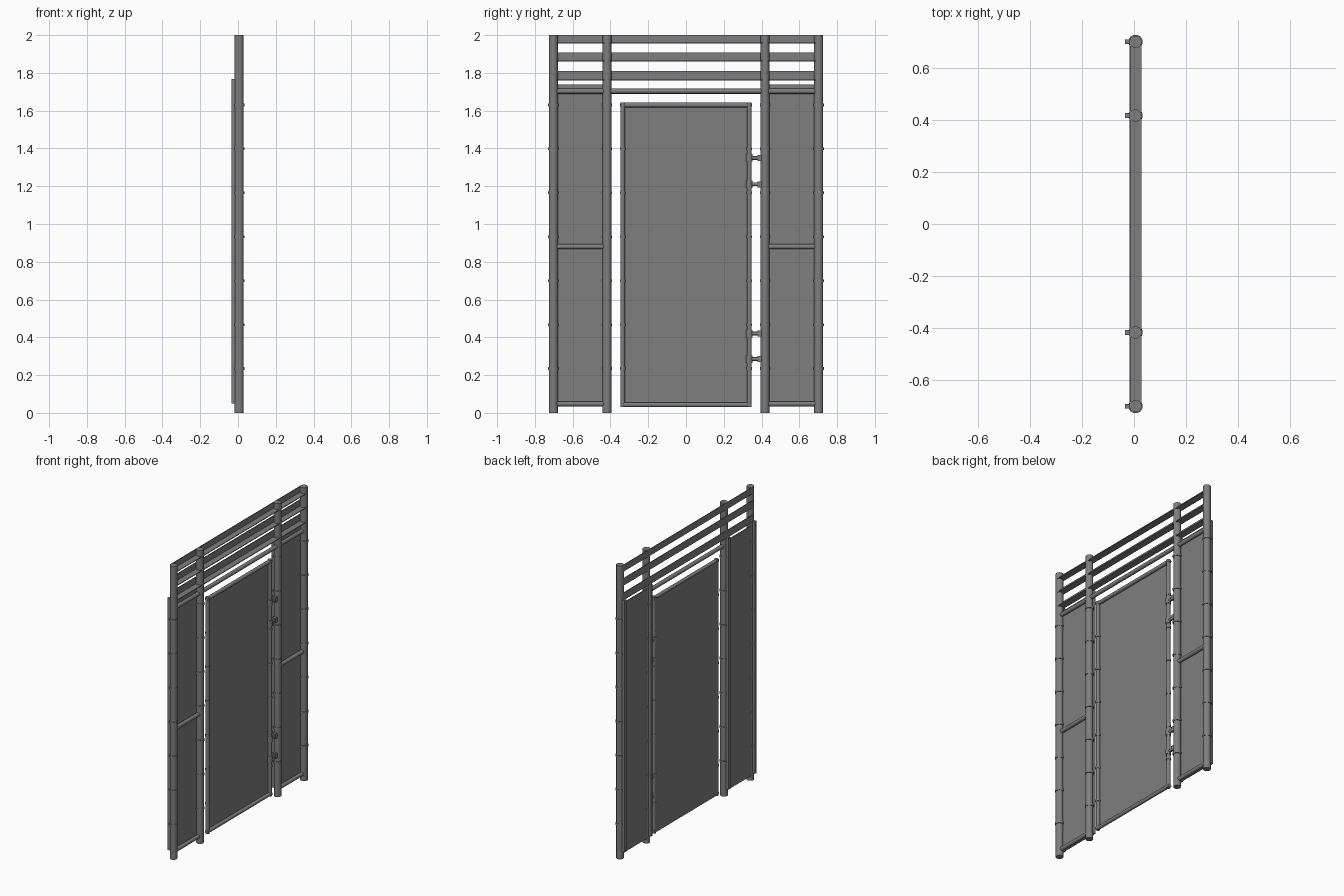
import bpy
from mathutils import Vector

cube = bpy.data.objects.get("Cube")
if cube:
    bpy.data.objects.remove(cube, do_unlink=True)

# Single painted-steel colour
steel = bpy.data.materials.new("grey_steel")
steel.use_nodes = True
GREY = (0.21, 0.21, 0.21, 1)
steel.diffuse_color = GREY
bsdf = steel.node_tree.nodes["Principled BSDF"]
bsdf.inputs["Base Color"].default_value = GREY
bsdf.inputs["Roughness"].default_value = 0.6


def finish(name, smooth=False):
    ob = bpy.context.object
    ob.name = name
    ob.data.materials.append(steel)
    if smooth:
        bpy.ops.object.shade_smooth_by_angle()
    return ob


def box(name, lo, hi):
    lo, hi = Vector(lo), Vector(hi)
    bpy.ops.mesh.primitive_cube_add(size=1, location=(lo + hi) / 2)
    ob = bpy.context.object
    for v in ob.data.vertices:
        v.co = Vector(c * d for c, d in zip(v.co, hi - lo))
    return finish(name)


def tube(name, a, b, r, sides=20):
    a, b = Vector(a), Vector(b)
    bpy.ops.mesh.primitive_cylinder_add(vertices=sides, radius=r, depth=(b - a).length,
                                        location=(a + b) / 2)
    ob = bpy.context.object
    ob.rotation_euler = (b - a).to_track_quat("Z", "Y").to_euler()
    return finish(name, True)


X = 0.006            # plane of the posts
POST_R, BAR_R = 0.0235, 0.0135
OUTER, INNER = 0.702, 0.418
RING_Z = [0.235 + 0.2325 * i for i in range(7)]


def rings(name, y, r):
    for z in RING_Z:
        tube(name, (X, y, z - 0.007), (X, y, z + 0.007), r, 16)


# Upright posts with rear fixing strips and clamp rings
for y in (-OUTER, -INNER, INNER, OUTER):
    tube("post", (X, y, 0), (X, y, 2), POST_R, 24)
    box("fixing_strip", (-0.035, y - 0.009, 0.05), (-0.014, y + 0.009, 1.768))
    rings("post_ring", y, POST_R + 0.004)

# Fixed side panels and their cross bars
for s in (-1, 1):
    ys = sorted((s * INNER, s * OUTER))
    box("side_panel", (-0.013, ys[0], 0.035), (-0.007, ys[1], 1.738))
    for z in (0.048, 0.88):
        tube("side_bar", (X, ys[0], z), (X, ys[1], z), BAR_R)

# Header bar across the whole width
tube("header_bar", (X, -OUTER, 1.703), (X, OUTER, 1.703), BAR_R)

# Angle-section rails above the header
for z0, z1 in ((1.955, 2.0), (1.86, 1.908), (1.76, 1.81)):
    box("rail_web", (-0.0175, -OUTER, z0), (-0.0125, OUTER, z1))
    box("rail_flange", (-0.0175, -OUTER, z0), (0.0285, OUTER, z0 + 0.005))

# Door leaf: tubular frame around a flat sheet
DOOR_Y, Z0, Z1, FR = 0.335, 0.043, 1.63, 0.0125
for y in (-DOOR_Y, DOOR_Y):
    tube("door_stile", (X, y, Z0 - FR), (X, y, Z1 + FR), FR)
    rings("door_ring", y, FR + 0.003)
for z in (Z0, Z1):
    tube("door_rail", (X, -DOOR_Y - FR, z), (X, DOOR_Y + FR, z), FR)
box("door_panel", (-0.009, -DOOR_Y, Z0), (-0.003, DOOR_Y, Z1))

# Hinges joining the door to the post
for z in (0.285, 0.42, 1.21, 1.35):
    tube("hinge_barrel", (X, DOOR_Y, z - 0.02), (X, DOOR_Y, z + 0.02), FR + 0.004)
    tube("hinge_pin", (X, DOOR_Y, z), (X, INNER, z), 0.01, 12)
    box("hinge_block", (X - 0.014, 0.378, z - 0.016), (X + 0.014, INNER, z + 0.016))
